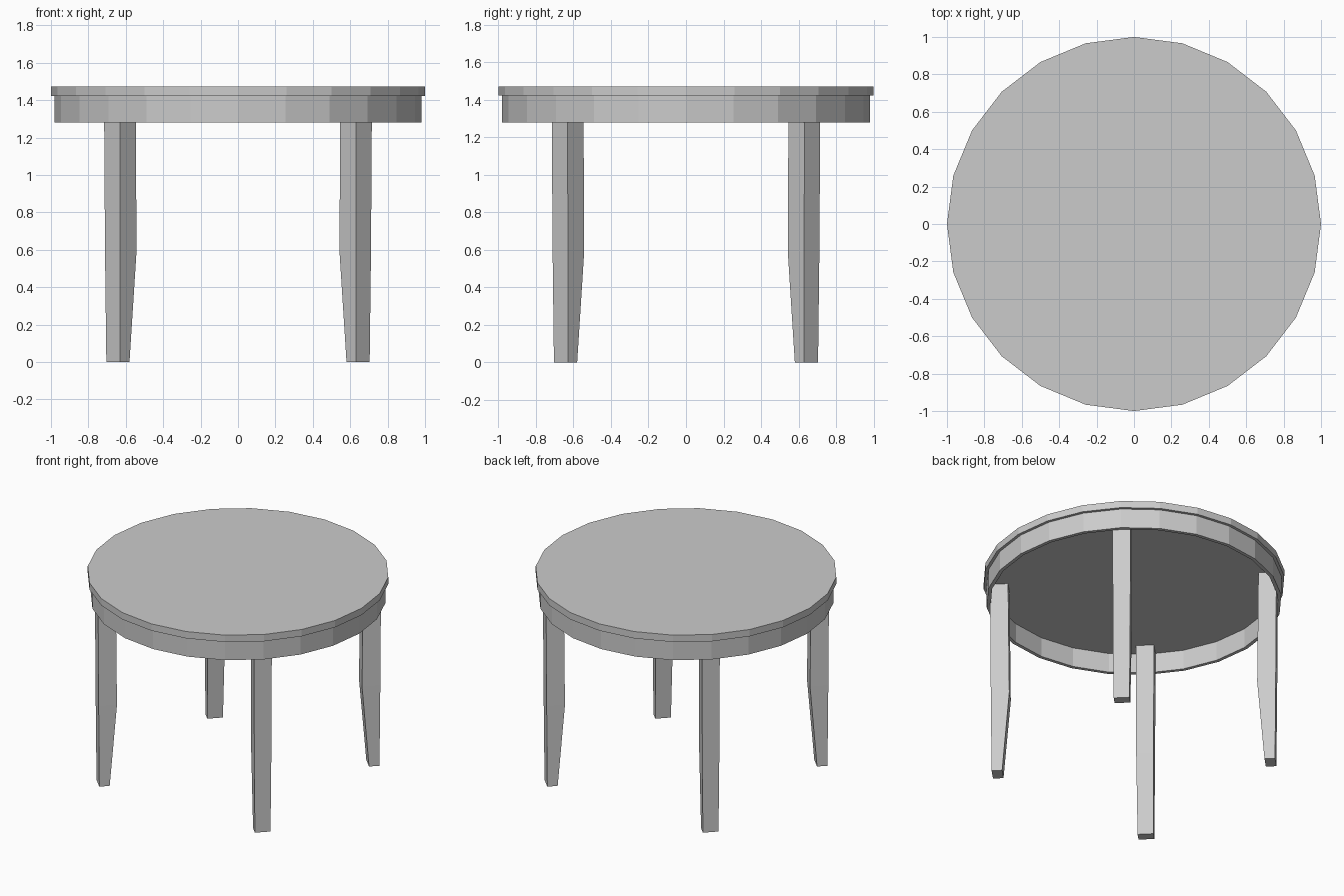
import bpy, bmesh
from math import cos, sin, pi, radians
from mathutils import Matrix

if "Cube" in bpy.data.objects:
    bpy.data.objects.remove(bpy.data.objects["Cube"])

SIDES = 24


def make_object(name, bm):
    bmesh.ops.recalc_face_normals(bm, faces=bm.faces)
    mesh = bpy.data.meshes.new(name)
    bm.to_mesh(mesh)
    bm.free()
    obj = bpy.data.objects.new(name, mesh)
    bpy.context.collection.objects.link(obj)
    return obj


def bridge_loops(bm, loops, closed=False):
    """Join consecutive vertex loops with quads."""
    pairs = list(zip(loops, loops[1:]))
    if closed:
        pairs.append((loops[-1], loops[0]))
    for a, b in pairs:
        n = len(a)
        for i in range(n):
            j = (i + 1) % n
            bm.faces.new((a[i], a[j], b[j], b[i]))


def circle(bm, r, z):
    return [bm.verts.new((r * cos(2 * pi * i / SIDES), r * sin(2 * pi * i / SIDES), z))
            for i in range(SIDES)]


# Round table top
bm = bmesh.new()
bmesh.ops.create_cone(bm, cap_ends=True, segments=SIDES, radius1=1.0, radius2=1.0,
                      depth=0.05, matrix=Matrix.Translation((0, 0, 1.447)))
make_object("table_top", bm)

# Hollow apron ring under the top
bm = bmesh.new()
profile = [(0.98, 1.28), (0.98, 1.422), (0.955, 1.422), (0.955, 1.28)]
bridge_loops(bm, [circle(bm, r, z) for r, z in profile], closed=True)
make_object("apron", bm)

# Legs: straight outside, inside tapering below the knee, set on the diagonals
# (height, inner radius, outer radius, width)
sections = [(0.0, 0.873, 0.943, 0.105), (0.59, 0.825, 0.948, 0.115), (1.422, 0.833, 0.953, 0.12)]
names = ["back_right_leg", "back_left_leg", "front_left_leg", "front_right_leg"]
for k, name in enumerate(names):
    bm = bmesh.new()
    loops = [[bm.verts.new(p) for p in ((r0, -w / 2, z), (r1, -w / 2, z),
                                        (r1, w / 2, z), (r0, w / 2, z))]
             for z, r0, r1, w in sections]
    bridge_loops(bm, loops)
    bm.faces.new(loops[0])
    bm.faces.new(loops[-1])
    bmesh.ops.rotate(bm, verts=bm.verts, matrix=Matrix.Rotation(radians(45 + 90 * k), 3, 'Z'))
    make_object(name, bm)
